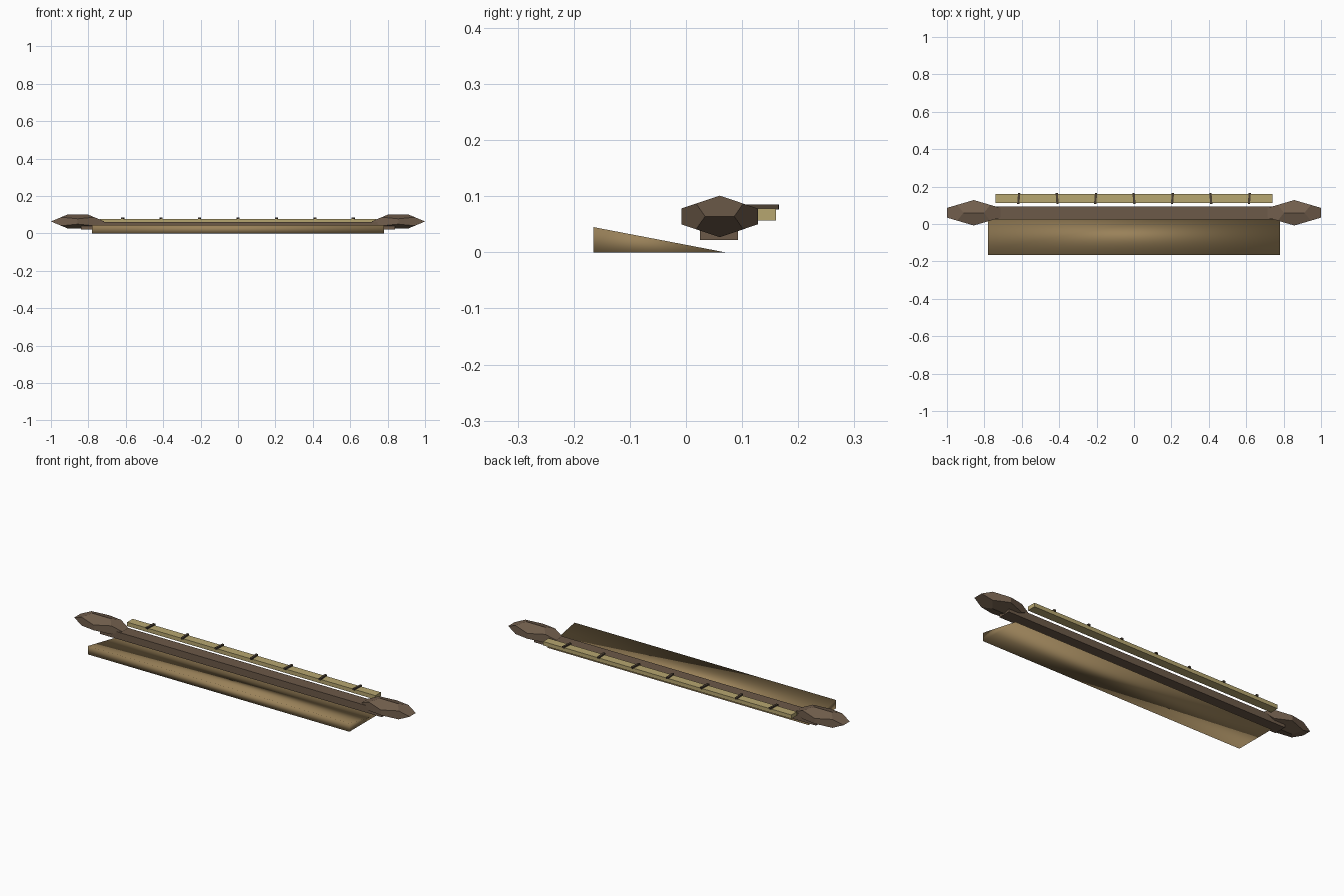
import bpy, bmesh, math
from mathutils import Vector

if "Cube" in bpy.data.objects:
    bpy.data.objects.remove(bpy.data.objects["Cube"])


def material(name, rgb):
    m = bpy.data.materials.new(name)
    m.diffuse_color = (*rgb, 1)
    m.use_nodes = True
    m.node_tree.nodes["Principled BSDF"].inputs["Base Color"].default_value = m.diffuse_color
    return m


EARTH = material("packed_earth", (0.32, 0.22, 0.10))
WOOD = material("dark_wood", (0.15, 0.10, 0.065))
STONE = material("brown_stone", (0.17, 0.115, 0.075))
STRAW = material("pale_cane", (0.47, 0.38, 0.16))
CORD = material("cord", (0.07, 0.05, 0.032))


def finish(name, bm, mat, loc=(0, 0, 0), smooth=False):
    bmesh.ops.recalc_face_normals(bm, faces=bm.faces)
    for f in bm.faces:
        f.smooth = smooth
    me = bpy.data.meshes.new(name)
    bm.to_mesh(me)
    bm.free()
    me.materials.append(mat)
    ob = bpy.data.objects.new(name, me)
    ob.location = loc
    bpy.context.collection.objects.link(ob)
    return ob


def box(name, lo, hi, mat, turn=0):
    lo, hi = Vector(lo), Vector(hi)
    bm = bmesh.new()
    bmesh.ops.create_cube(bm, size=1)
    bmesh.ops.scale(bm, vec=hi - lo, verts=bm.verts)
    ob = finish(name, bm, mat, (lo + hi) / 2)
    ob.rotation_euler.z = turn
    return ob


def rock(name, centre, half):
    # Stretched dodecahedron: hull of its corners, coplanar triangles merged
    p = (1 + math.sqrt(5)) / 2
    q = 1 / p
    bm = bmesh.new()
    s = (-1, 1)
    for a in s:
        for b in s:
            pts = [(0, a * p, b * q), (a * q, 0, b * p), (a * p, b * q, 0)]
            pts += [(a, b, c) for c in s]
            for v in pts:
                bm.verts.new(v)
    bmesh.ops.convex_hull(bm, input=bm.verts)
    bmesh.ops.dissolve_limit(bm, angle_limit=0.02, verts=bm.verts, edges=bm.edges)
    bmesh.ops.scale(bm, vec=Vector(half) / p, verts=bm.verts)
    return finish(name, bm, STONE, centre)


# Sloping bank: triangular profile extruded along x, smooth shaded
bm = bmesh.new()
face = bm.faces.new([bm.verts.new((-0.78, y, z))
                     for y, z in ((-0.165, 0), (0.07, 0), (-0.165, 0.045))])
ext = bmesh.ops.extrude_face_region(bm, geom=[face], use_keep_orig=True)
moved = [g for g in ext["geom"] if isinstance(g, bmesh.types.BMVert)]
bmesh.ops.translate(bm, vec=(1.56, 0, 0), verts=moved)
finish("sloping_bank", bm, EARTH, smooth=True)

# Long beam and end stones
box("beam", (-0.84, 0.025, 0.022), (0.84, 0.093, 0.06), WOOD)
for side, label in ((-1, "left"), (1, "right")):
    rock(label + "_end_stone", (side * 0.857, 0.06, 0.064), (0.143, 0.068, 0.037))

# Cane rail with slightly turned ties
box("rail", (-0.74, 0.113, 0.057), (0.74, 0.16, 0.078), STRAW)
for i in range(7):
    x = (i - 3) * 0.2055
    box("tie_%d" % (i + 1), (x - 0.006, 0.106, 0.076), (x + 0.006, 0.165, 0.085),
        CORD, -0.08 if i % 2 == 0 else 0.08)
